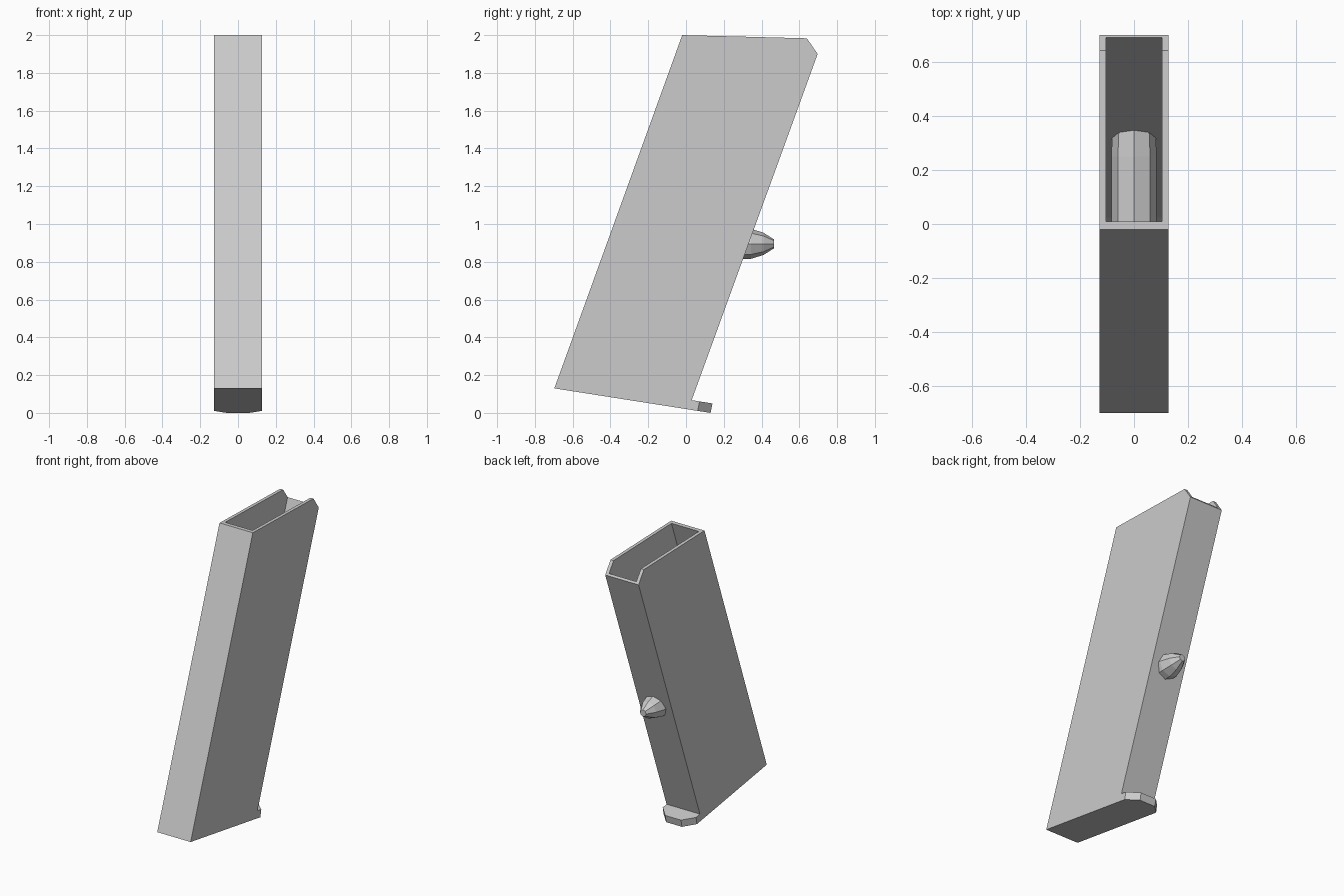
import bpy, bmesh, math
from mathutils import Vector

if "Cube" in bpy.data.objects:
    bpy.data.objects.remove(bpy.data.objects["Cube"])


def make_object(name, bm):
    bmesh.ops.recalc_face_normals(bm, faces=bm.faces)
    me = bpy.data.meshes.new(name)
    bm.to_mesh(me)
    bm.free()
    ob = bpy.data.objects.new(name, me)
    bpy.context.collection.objects.link(ob)
    return ob


def prism(name, points, vec):
    """Polygon swept along a vector."""
    bm = bmesh.new()
    a = [bm.verts.new(p) for p in points]
    b = [bm.verts.new(Vector(p) + Vector(vec)) for p in points]
    bm.faces.new(a)
    bm.faces.new(b)
    for i in range(len(a)):
        j = (i + 1) % len(a)
        bm.faces.new((a[i], a[j], b[j], b[i]))
    return make_object(name, bm)


def side_prism(name, profile, half):
    return prism(name, [(-half, y, z) for y, z in profile], (2 * half, 0, 0))


def floor_z(y):
    return 0.157 * (0.13 - y)


# Slanted case with a clipped back top corner
case = side_prism("case", [
    (-0.697, floor_z(-0.697)), (0.02, floor_z(0.02)), (0.03, floor_z(0.02) + 0.05),
    (0.697, 1.90), (0.64, 1.983), (-0.02, 2.0)], 0.127)

# Cavity cut through the open top
cavity = side_prism("cavity_cutter", [
    (-0.655, 0.16), (0.0, 0.055), (0.024, 0.088),
    (0.756, 2.10), (0.046, 2.10)], 0.104)
cavity.hide_render = True
cut = case.modifiers.new("hollow", "BOOLEAN")
cut.object = cavity
cut.operation = "DIFFERENCE"
cut.solver = "EXACT"
bpy.context.view_layer.objects.active = case
bpy.ops.object.modifier_apply(modifier="hollow")
bpy.data.objects.remove(cavity)

# Base lip with angled corners
plan = [(-0.127, 0.02), (0.127, 0.02), (0.127, 0.062),
        (0.06, 0.13), (-0.06, 0.13), (-0.127, 0.062)]
prism("base_lip", [(x, y, floor_z(y)) for x, y in plan], (0, 0.01, 0.05))

# Eight-sided round lying across the case, nose through the back wall
bm = bmesh.new()
rings = []
for y, r in [(-0.36, 0.084), (0.25, 0.084), (0.345, 0.079), (0.41, 0.059), (0.467, 0.023)]:
    rings.append([bm.verts.new((r * math.cos(i * math.pi / 4), y,
                                0.895 + r * math.sin(i * math.pi / 4))) for i in range(8)])
for lo, hi in zip(rings, rings[1:]):
    for i in range(8):
        j = (i + 1) % 8
        bm.faces.new((lo[i], lo[j], hi[j], hi[i]))
bm.faces.new(rings[0])
bm.faces.new(rings[-1])
make_object("round", bm)
